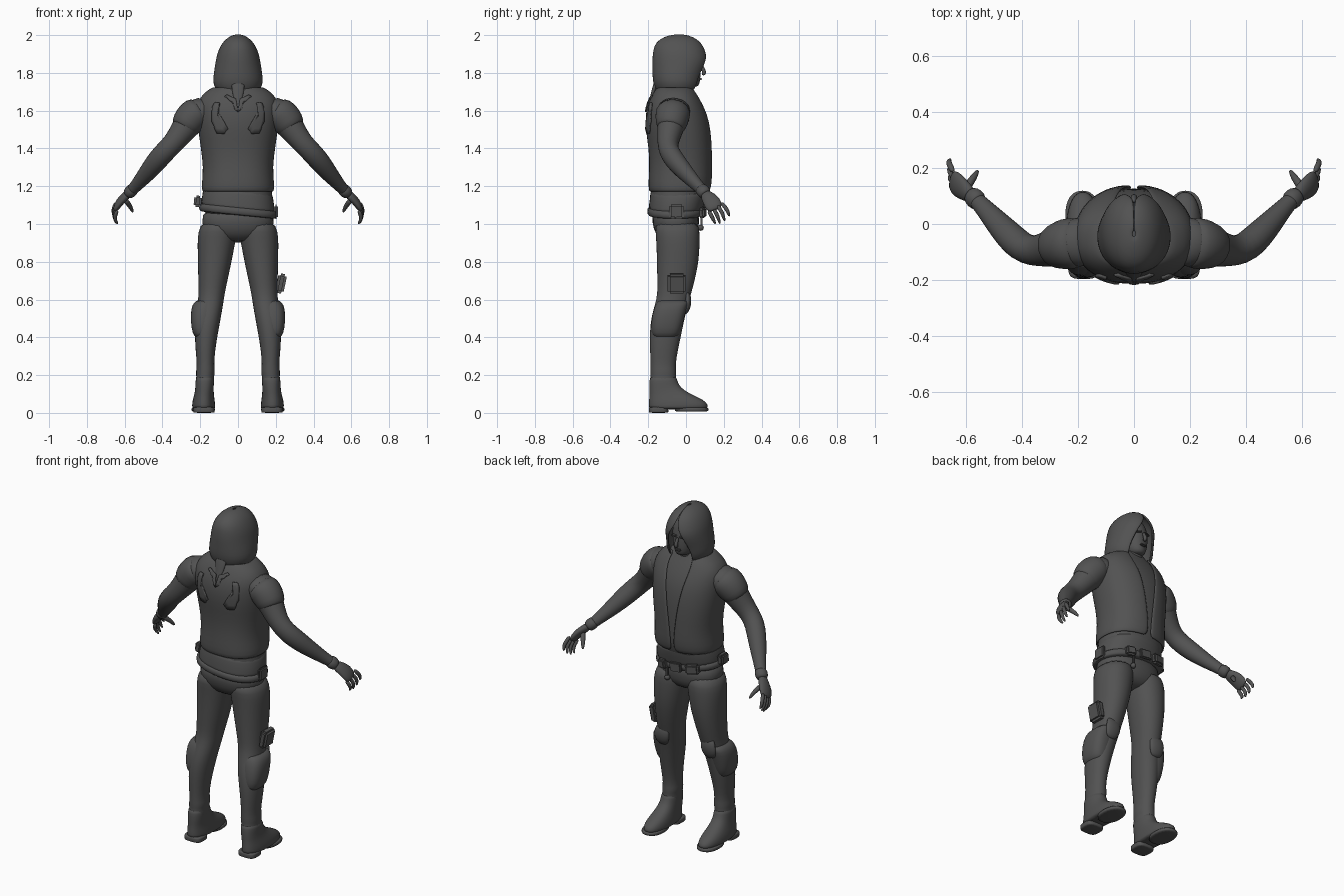
import bpy, bmesh, math
from mathutils import Vector, Matrix

mat = bpy.data.materials.new("charcoal")
mat.diffuse_color = (0.085, 0.085, 0.085, 1)


def finish(name, bm, sub=0, thick=0, smooth=True, wrap=None):
    bmesh.ops.recalc_face_normals(bm, faces=bm.faces[:])
    me = bpy.data.meshes.new(name)
    bm.to_mesh(me)
    bm.free()
    for p in me.polygons:
        p.use_smooth = smooth
    me.materials.append(mat)
    ob = bpy.data.objects.new(name, me)
    bpy.context.collection.objects.link(ob)
    if wrap:
        m = ob.modifiers.new("wrap", 'SHRINKWRAP')
        m.target, m.offset = wrap, 0.004
        m.wrap_mode = 'ABOVE_SURFACE'
    if thick:
        m = ob.modifiers.new("thick", 'SOLIDIFY')
        m.thickness, m.offset = thick, 0
    if sub:
        m = ob.modifiers.new("round", 'SUBSURF')
        m.levels = m.render_levels = sub
    return ob


def skin(name, rings, closed=True, sub=1, thick=0):
    """Bridge a list of point rings into a surface."""
    bm = bmesh.new()
    vs = [[bm.verts.new(p) for p in r] for r in rings]
    n = len(rings[0])
    for a, b in zip(vs, vs[1:]):
        for i in range(n if closed else n - 1):
            j = (i + 1) % n
            bm.faces.new((a[i], a[j], b[j], b[i]))
    if closed:
        bm.faces.new(vs[0])
        bm.faces.new(vs[-1])
    return finish(name, bm, sub, thick)


def spow(v, e):
    return math.copysign(abs(v) ** e, v)


def stack(name, secs, n=20, power=2.3, sub=1, thick=0, gaps=None, tilt=0):
    """Level rings (z, x, y, rx, ry); gaps leave a slit facing +y."""
    rings = []
    for k, (z, cx, cy, rx, ry) in enumerate(secs):
        g = gaps[k] if gaps else 0
        ring = []
        for i in range(n):
            t = (g + (2 * math.pi - 2 * g) * i / (n - 1)) if gaps else 2 * math.pi * i / n
            x = cx + rx * spow(math.sin(t), 2 / power)
            ring.append((x, cy + ry * spow(math.cos(t), 2 / power), z + tilt * x))
        rings.append(ring)
    return skin(name, rings, not gaps, sub, thick)


def limb(name, secs, s=1, n=12, hint=(0, 1, 0), sub=1):
    """Rings (x, y, z, ra, rb) square to a path; ra runs along the hint."""
    pts = [Vector(q[:3]) for q in secs]
    rings = []
    for i, q in enumerate(secs):
        t = (pts[min(i + 1, len(pts) - 1)] - pts[max(i - 1, 0)]).normalized()
        u = Vector(hint)
        u = (u - t * u.dot(t)).normalized()
        w = t.cross(u)
        ring = [pts[i] + u * q[3] * math.cos(a) + w * q[4] * math.sin(a)
                for a in (2 * math.pi * k / n for k in range(n))]
        rings.append([(s * p.x, p.y, p.z) for p in ring])
    return skin(name, rings, True, sub)


def block(name, loc, size, rot=(0, 0, 0), bevel=0.01):
    bm = bmesh.new()
    bmesh.ops.create_cube(bm, size=1)
    bmesh.ops.scale(bm, vec=size, verts=bm.verts[:])
    bmesh.ops.bevel(bm, geom=bm.edges[:], offset=bevel, segments=2, affect='EDGES')
    R = Matrix.Rotation(rot[2], 4, 'Z') @ Matrix.Rotation(rot[1], 4, 'Y') @ Matrix.Rotation(rot[0], 4, 'X')
    bm.transform(Matrix.Translation(loc) @ R)
    return finish(name, bm, smooth=False)


def patch(name, outline, y, target):
    """Flat (x, z) outline wrapped as a thin plate over the target."""
    bm = bmesh.new()
    f = bm.faces.new([bm.verts.new((x, y, z)) for x, z in outline])
    bmesh.ops.poke(bm, faces=[f])
    bmesh.ops.subdivide_edges(bm, edges=bm.edges[:], cuts=2, use_grid_fill=True)
    return finish(name, bm, thick=0.008, wrap=target)


# Torso: shirt body, then an open-fronted vest over it
body = [(1.03, 0, -.06, .19, .14), (1.1, 0, -.055, .19, .14), (1.17, 0, -.035, .18, .15),
        (1.22, 0, -.03, .18, .158), (1.3, 0, -.027, .172, .155), (1.4, 0, -.028, .185, .157),
        (1.5, 0, -.04, .2, .163), (1.58, 0, -.048, .205, .155), (1.64, 0, -.055, .205, .135),
        (1.69, 0, -.055, .175, .108), (1.725, 0, -.055, .115, .085), (1.76, 0, -.045, .065, .07)]
stack("shirt", body)
vest = stack("vest", [(z, x, y, a + .006, b + .006) for z, x, y, a, b in body[2:-1]], n=33, power=2.3,
             thick=.012, gaps=[.04, .02, .05, .1, .16, .22, .28, .36, .48])
stack("jacket_hem", [(1.04, 0, -.058, .203, .15), (1.1, 0, -.05, .197, .147), (1.16, 0, -.04, .187, .15),
                     (1.2, 0, -.034, .183, .155)], tilt=-.1)
stack("hips", [(.9, 0, -.05, .1, .07), (.95, 0, -.05, .175, .115), (1.0, 0, -.055, .196, .125),
               (1.1, 0, -.055, .19, .13)])

# Head, face and hood
stack("neck", [(1.66, 0, -.04, .065, .07), (1.72, 0, -.025, .058, .065), (1.78, 0, -.02, .058, .065)])
stack("head", [(1.725, 0, .03, .025, .03), (1.74, 0, .018, .048, .055), (1.78, 0, 0, .066, .078),
               (1.83, 0, -.01, .076, .088), (1.88, 0, -.02, .08, .092), (1.93, 0, -.03, .07, .085),
               (1.96, 0, -.03, .035, .045)], power=2.1)
limb("nose", [(0, .08, 1.845, .008, .008), (0, .09, 1.82, .011, .01), (0, .1, 1.798, .014, .013),
              (0, .085, 1.788, .008, .01)], n=8)
block("mouth", (0, .076, 1.768), (.036, .02, .012), bevel=.004)
for s in (-1, 1):
    block("brow", (s * .028, .073, 1.846), (.036, .02, .01), (0, s * .15, -s * .3), .003)
stack("hood", [(1.7, 0, -.045, .105, .105), (1.74, 0, -.045, .128, .123), (1.78, 0, -.045, .126, .128),
               (1.83, 0, -.035, .119, .138), (1.87, 0, -.03, .112, .144), (1.9, 0, -.032, .106, .139),
               (1.94, 0, -.038, .09, .128), (1.975, 0, -.04, .064, .1), (1.995, 0, -.038, .03, .05),
               (2.0, 0, -.035, .004, .008)], n=29, power=2.1, thick=.01,
      gaps=[.7, .62, .55, .46, .34, .18, .03, 0, 0, 0])

# Back: shoulder patches and the hood's pointed flap
for s in (-1, 1):
    patch("shoulder_patch", [(s * x, z) for x, z in ((.06, 1.5), (.085, 1.47), (.14, 1.47), (.175, 1.54),
                             (.18, 1.62), (.15, 1.68), (.115, 1.67), (.125, 1.6))], -.26, vest)
    patch("collar_strip", [(s * x, z) for x, z in ((.0, 1.6), (.015, 1.61), (.03, 1.66), (.085, 1.72),
                           (.07, 1.73), (.012, 1.69))], -.26, vest)
limb("hood_flap", [(0, -.15, 1.77, .04, .015), (0, -.17, 1.71, .035, .012), (0, -.188, 1.65, .02, .008),
                   (0, -.2, 1.61, .005, .005)], hint=(1, 0, 0))

# Belt with buckle, pouches and hanging ring
stack("belt", [(z, 0, -.055, r, r2) for z, r, r2 in ((1.045, .2, .143), (1.05, .207, .15), (1.085, .207, .15),
                                                  (1.09, .2, .143))], n=32, tilt=-.1)
block("buckle", (0, .098, 1.068), (.075, .02, .055), (0, .1, 0), .006)
block("belt_pouch", (-.1, .083, 1.075), (.08, .035, .06), (0, .1, .25))
block("belt_pouch", (.095, .086, 1.06), (.06, .035, .055), (0, .1, -.25))
block("side_pouch", (-.213, -.05, 1.12), (.04, .07, .06), (0, .1, 0))
block("side_pouch", (.2, -.05, 1.065), (.025, .08, .075), (0, 0, 0))
block("belt_strap", (.07, .082, 1.02), (.016, .012, .06), (0, 0, 0), .004)
bm = bmesh.new()
bmesh.ops.create_uvsphere(bm, u_segments=12, v_segments=8, radius=.016)
bm.transform(Matrix.Translation((.07, .078, .98)))
finish("belt_bob", bm)
block("thigh_pouch", (.228, -.05, .685), (.045, .095, .105), (0, .2, 0), .012)
block("thigh_strap", (.2, -.05, .8), (.016, .04, .16), (0, 0, 0), .006)

for s in (-1, 1):
    # Legs with folds at the knee and boot top
    stack("trouser_leg", [(z, s * x, y, a, b) for z, x, y, a, b in (
        (1.02, .1, -.05, .09, .115), (.96, .108, -.045, .104, .118), (.9, .115, -.042, .101, .116),
        (.8, .123, -.043, .09, .112), (.7, .133, -.053, .078, .1), (.63, .14, -.062, .07, .09),
        (.58, .145, -.075, .068, .088), (.5, .158, -.097, .067, .09), (.42, .168, -.108, .062, .085),
        (.33, .173, -.117, .052, .074), (.25, .172, -.122, .045, .066), (.22, .172, -.12, .052, .07),
        (.19, .174, -.12, .046, .066), (.165, .175, -.12, .051, .072), (.13, .176, -.12, .045, .068))], power=2.15)
    stack("shin_guard", [(z, s * x, y, a, b) for z, x, y, a, b in (
        (.6, .165, -.068, .045, .075), (.585, .172, -.07, .064, .086), (.55, .182, -.085, .068, .088),
        (.48, .187, -.1, .064, .086), (.42, .186, -.108, .056, .077), (.39, .175, -.11, .045, .06))], power=2.6)
    limb("knee_pad", [(.15, .0, .65, .035, .012), (.153, .012, .61, .05, .02), (.158, .008, .56, .05, .02),
                      (.163, -.01, .52, .03, .012)], s, hint=(1, 0, 0))
    # Boots with sole and heel
    stack("boot", [(z, s * x, y, a, b) for z, x, y, a, b in (
        (.018, .181, -.04, .058, .152), (.03, .182, -.04, .062, .158), (.055, .182, -.042, .061, .156),
        (.08, .181, -.062, .056, .134), (.105, .179, -.09, .051, .105), (.135, .177, -.113, .049, .083),
        (.17, .176, -.12, .049, .074), (.2, .175, -.121, .047, .07))], power=2.3)
    stack("sole", [(z, s * .184, .03, .062, .09) for z in (.006, .012, .024, .03)])
    stack("heel", [(z, s * .18, -.145, .056, .052) for z in (0, .004, .026, .032)], power=3.5)

    # Arms: shoulder cap, muscle, forearm and short sleeve edge
    limb("arm", [(.15, -.06, 1.62, .09, .065), (.2, -.065, 1.595, .093, .085), (.25, -.073, 1.555, .083, .085),
                 (.295, -.085, 1.49, .069, .07), (.34, -.097, 1.43, .058, .058), (.385, -.092, 1.385, .055, .058),
                 (.425, -.062, 1.34, .056, .058), (.465, -.02, 1.29, .05, .052), (.515, .035, 1.23, .039, .04),
                 (.555, .08, 1.185, .03, .031), (.59, .11, 1.15, .028, .028)], s)
    limb("sleeve", [(.19, -.065, 1.605, .085, .07), (.22, -.068, 1.59, .098, .092), (.255, -.074, 1.555, .092, .092),
                    (.285, -.082, 1.51, .08, .08), (.293, -.085, 1.498, .06, .06)], s)
    # Gloves
    limb("glove_cuff", [(.55, .075, 1.192, .024, .024), (.556, .081, 1.185, .039, .036), (.578, .1, 1.163, .038, .035),
                        (.586, .107, 1.155, .025, .025)], s)
    limb("palm", [(.575, .095, 1.165, .028, .024), (.605, .12, 1.14, .04, .022), (.628, .138, 1.115, .048, .022),
                  (.645, .153, 1.085, .045, .017), (.65, .158, 1.075, .025, .008)], s, hint=(-.2, .9, .5))
    for k in range(4):
        a = Vector((.638 + .002 * k, .118 + .022 * k, 1.075 + .014 * k))
        m = a + Vector((.016, .02 + .004 * k, -.038))
        e = a + Vector((-.002 + .004 * k, .038 + .003 * k, (-.075, -.09, -.09, -.078)[k]))
        limb("finger", [(*a, .012, .012), (*m, .012, .012), (*(m.lerp(e, .5) + Vector((.004, 0, 0))), .01, .01),
                        (*e, .005, .005)], s, n=8)
    limb("thumb", [(.6, .125, 1.13, .016, .016), (.582, .152, 1.11, .016, .015), (.566, .175, 1.085, .012, .012),
                   (.556, .192, 1.06, .006, .006)], s, n=8)
